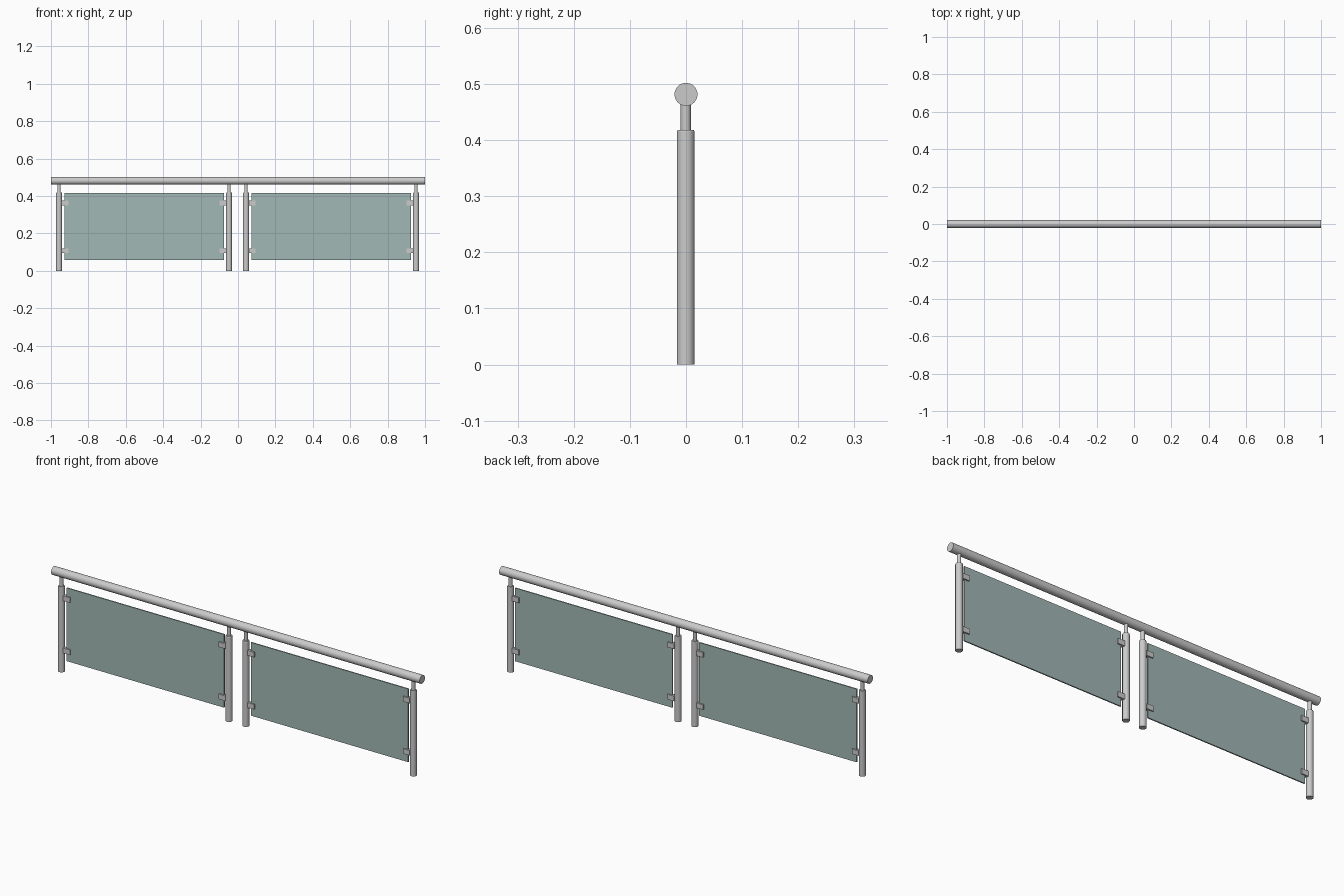
import bpy, bmesh
from math import pi, radians
from mathutils import Matrix

if "Cube" in bpy.data.objects:
    bpy.data.objects.remove(bpy.data.objects["Cube"])

glass_mat = bpy.data.materials.new("tinted_glass")
glass_mat.diffuse_color = (0.36, 0.48, 0.46, 0.6)
glass_mat.use_nodes = True
glass_mat.node_tree.nodes["Principled BSDF"].inputs["Base Color"].default_value = glass_mat.diffuse_color


def finish(name, bm, smooth=False):
    bmesh.ops.recalc_face_normals(bm, faces=bm.faces)
    me = bpy.data.meshes.new(name)
    bm.to_mesh(me)
    bm.free()
    ob = bpy.data.objects.new(name, me)
    bpy.context.collection.objects.link(ob)
    if smooth:
        bpy.ops.object.select_all(action='DESELECT')
        ob.select_set(True)
        bpy.context.view_layer.objects.active = ob
        bpy.ops.object.shade_smooth_by_angle(angle=radians(35))
    return ob


def tube(bm, radius, length, matrix, sides=24):
    bmesh.ops.create_cone(bm, cap_ends=True, segments=sides, radius1=radius,
                          radius2=radius, depth=length, matrix=matrix)


def rail(name, x0, x1):
    bm = bmesh.new()
    tube(bm, 0.0205, x1 - x0, Matrix.Translation(((x0 + x1) / 2, 0, 0.4815))
         @ Matrix.Rotation(pi / 2, 4, 'Y'), 32)
    return finish(name, bm, True)


def post(name, x):
    # Thick tube with chamfered top, plus a thin pin up to the rail
    bm = bmesh.new()
    tube(bm, 0.0158, 0.415, Matrix.Translation((x, -0.0005, 0.2075)))
    bmesh.ops.create_cone(bm, cap_ends=True, segments=24, radius1=0.0158,
                          radius2=0.0145, depth=0.003,
                          matrix=Matrix.Translation((x, -0.0005, 0.4165)))
    tube(bm, 0.009, 0.056, Matrix.Translation((x, -0.0005, 0.440)))
    return finish(name, bm, True)


def clamp(name, x, z, d):
    # U-shaped jaw gripping the glass; d is the direction towards the glass
    prof = [(0, -0.009), (0.036, -0.009), (0.036, -0.003), (0.013, -0.003),
            (0.013, 0.003), (0.036, 0.003), (0.036, 0.009), (0, 0.009)]
    bm = bmesh.new()
    f = bm.faces.new([bm.verts.new((x + d * px, py, z - 0.0125)) for px, py in prof])
    ext = bmesh.ops.extrude_face_region(bm, geom=[f])
    top = [v for v in ext["geom"] if isinstance(v, bmesh.types.BMVert)]
    bmesh.ops.translate(bm, verts=top, vec=(0, 0, 0.025))
    return finish(name, bm)


def panel(name, x0, x1, z0, z1):
    bm = bmesh.new()
    bmesh.ops.create_cube(bm, size=1, matrix=Matrix.Translation(((x0 + x1) / 2, 0, (z0 + z1) / 2))
                          @ Matrix.Diagonal((x1 - x0, 0.006, z1 - z0, 1)))
    ob = finish(name, bm)
    ob.data.materials.append(glass_mat)
    return ob


# Two identical one-unit sections side by side
for side, x in (("left", -1.0), ("right", 0.0)):
    rail(f"{side}_handrail", x, x + 1)
    panel(f"{side}_glass_panel", x + 0.072, x + 0.926, 0.057, 0.416)
    for n, px, d in (("outer_a", 0.043, 1), ("outer_b", 0.952, -1)):
        post(f"{side}_post_{n[-1]}", x + px)
        for level, z in (("lower", 0.107), ("upper", 0.363)):
            clamp(f"{side}_{level}_glass_clamp_{n[-1]}", x + px + d * 0.0145, z, d)
